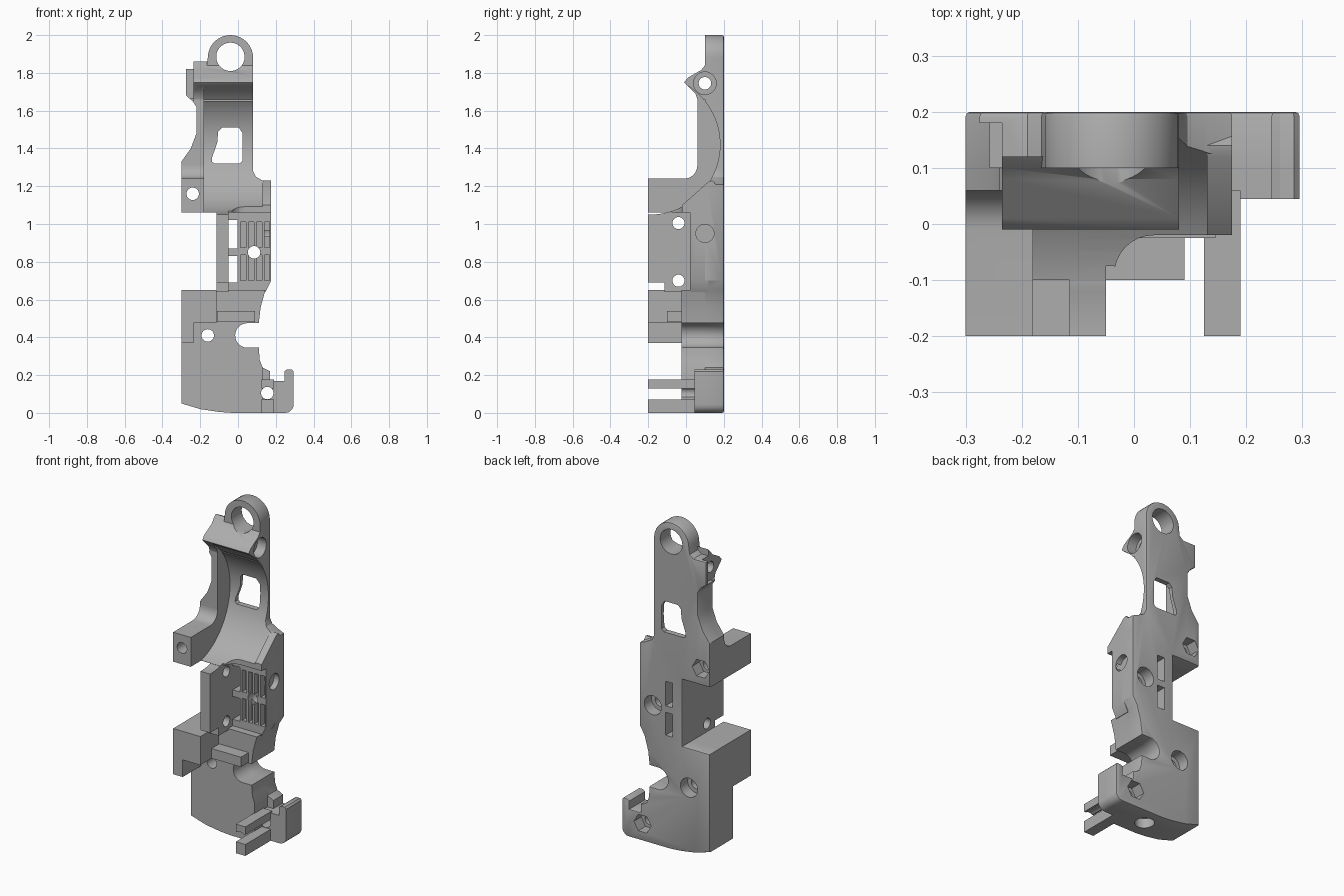
import bpy
import bmesh
from math import cos, sin, radians
from mathutils import Vector

default_cube = bpy.data.objects.get("Cube")
if default_cube:
    bpy.data.objects.remove(default_cube, do_unlink=True)

grey = bpy.data.materials.new("matte grey")
grey.use_nodes = True
colour = (.42, .42, .42, 1)
grey.diffuse_color = colour
grey.node_tree.nodes["Principled BSDF"].inputs["Base Color"].default_value = colour

parts = []
cutters = []


def arc(centre_u, centre_v, radius, start, end, steps):
    """Points along a circular arc, angles in degrees."""
    points = []
    for i in range(steps + 1):
        angle = radians(start + (end - start) * i / steps)
        points.append((centre_u + radius * cos(angle), centre_v + radius * sin(angle)))
    return points


def place(axis, u, v, t):
    if axis == "x":
        return Vector((t, u, v))
    if axis == "y":
        return Vector((u, t, v))
    return Vector((u, v, t))


def prism(name, points, axis, low, high, group=parts, back_bevel=0):
    """Extrude a flat profile along an axis, optionally rounding its far rim."""
    bm = bmesh.new()
    near = [bm.verts.new(place(axis, u, v, low)) for u, v in points]
    far = [bm.verts.new(place(axis, u, v, high)) for u, v in points]
    bm.faces.new(near)
    far_face = bm.faces.new(far[::-1])
    count = len(points)
    for i in range(count):
        j = (i + 1) % count
        bm.faces.new((near[i], far[i], far[j], near[j]))
    bmesh.ops.recalc_face_normals(bm, faces=bm.faces)
    if back_bevel:
        bmesh.ops.bevel(bm, geom=list(far_face.edges), offset=back_bevel,
                        segments=2, profile=.5, affect='EDGES')
    mesh = bpy.data.meshes.new(name)
    bm.to_mesh(mesh)
    bm.free()
    mesh.materials.append(grey)
    obj = bpy.data.objects.new(name, mesh)
    bpy.context.scene.collection.objects.link(obj)
    group.append(obj)
    return obj


def box(name, x_range, y_range, z_range, group=parts):
    (left, right), (bottom, top) = x_range, z_range
    corners = [(left, bottom), (right, bottom), (right, top), (left, top)]
    return prism(name, corners, "y", *y_range, group=group)


def bore(axis, u, v, radius, low, high, sides=32):
    """Cutter for a round or polygonal hole."""
    ring = arc(u, v, radius, 0, 360, sides)[:-1]
    return prism("bore_cutter", ring, axis, low, high, group=cutters)


def cut(obj, tools):
    for tool in tools:
        modifier = obj.modifiers.new("cut", 'BOOLEAN')
        modifier.operation = 'DIFFERENCE'
        modifier.solver = 'EXACT'
        modifier.object = tool
    bpy.context.view_layer.update()
    graph = bpy.context.evaluated_depsgraph_get()
    mesh = bpy.data.meshes.new_from_object(obj.evaluated_get(graph))
    obj.modifiers.clear()
    obj.data = mesh


# Shared stretches of the outline
bottom_curve = [(-.3, .05), (-.2, .02), (-.1, .005), (-.03, 0)]
slot_edge = [(.17, .22), (.13, .24), (.115, .28), (.11, .345)]
slot_edge += arc(.05, .41, .065, 270, 90, 14)
slot_edge += [(.11, .475), (.12, .56), (.145, .65)]
arm_edge = [(-.24, 1.65), (-.22, 1.62), (-.22, 1.48), (-.25, 1.4), (-.3, 1.33), (-.3, 1.06)]

# Full-height back plate
outline = bottom_curve + arc(.25, .045, .045, 270, 360, 5)
outline += [(.295, .22), (.285, .23), (.26, .23), (.245, .22), (.245, .17), (.17, .17)]
outline += slot_edge + [(.175, .7), (.175, 1.21), (.13, 1.23), (.095, 1.25), (.08, 1.28)]
outline += arc(-.04, 1.88, .12, 0, 180, 20)
outline += [(-.165, 1.84), (-.19, 1.82), (-.275, 1.82), (-.275, 1.68)]
outline += arm_edge + [(-.115, 1.06), (-.115, .65), (-.3, .65)]
prism("back_plate", outline, "y", .1, .2, back_bevel=.008)

# Side arm beside the round recess, with its forward block
prism("side_arm", [(-.18, 1.75)] + arm_edge + [(-.18, 1.06)], "y", .06, .12)
block_profile = [(.11, 1.06), (-.2, 1.06), (-.2, 1.24)]
block_profile += arc(-.01, 1.31, .07, 270, 360, 8) + [(.11, 1.31)]
prism("arm_block", block_profile, "x", -.3, -.18)

# Sloped hinge shoulder under the top ring
shoulder = [(.12, 1.86), (.1, 1.84), (.08, 1.815), (.01, 1.775), (-.01, 1.75),
            (.05, 1.69), (.06, 1.66), (.12, 1.66)]
prism("hinge_shoulder", shoulder, "x", -.235, .08)

# Curved shelf at the foot of the recess
shelf = [(-.18, .12), (-.18, -.1), (-.05, -.1), (-.05, -.075), (-.035, -.075)]
shelf += arc(.035, -.09, .07, 170, 90, 7) + [(.175, -.02), (.175, .12)]
prism("recess_shelf", shelf, "z", 1.06, 1.2)

# Middle channel: tall side wall and slotted floor
wall = [(.12, .64), (-.115, .64), (-.115, .69), (-.2, .69), (-.2, 1.06), (.12, 1.06)]
prism("channel_wall", wall, "x", -.115, -.05)
floor = [(-.06, .64), (.145, .64), (.175, .7), (.175, 1.06), (-.06, 1.06)]
prism("channel_floor", floor, "y", .02, .12)

# Lower body, its stepped side block and the small ledge
lower = bottom_curve + [(.13, 0)] + slot_edge[1:] + [(-.3, .65)]
prism("lower_body", lower, "y", -.025, .12)
step = [(-.3, .37), (-.235, .37), (-.235, .475), (-.115, .475), (-.115, .65), (-.3, .65)]
prism("stepped_block", step, "y", -.2, 0)
box("front_ledge", (-.11, .09), (-.1, 0), (.48, .54))

# Foot tab and its two forward fingers
foot = [(.12, 0)] + arc(.25, .045, .045, 270, 360, 5)
foot += [(.295, .22), (.285, .23), (.26, .23), (.245, .22), (.245, .17), (.12, .17)]
prism("foot_tab", foot, "y", .045, .12)
for label, z_range in (("lower", (0, .07)), ("upper", (.13, .178))):
    box(label + "_finger", (.125, .19), (-.2, .06), z_range)

# Round recess, pivot pocket and ear relief
bore("x", -.19, 1.42, .37, -.18, .4, sides=96)
bore("x", .1, 1.745, .06, .02, .2)
box("ear_relief", (-.4, -.235), (0, .18), (1.665, 1.9), group=cutters)

# Ring hole and recess window
bore("y", -.04, 1.885, .075, -.4, .4, sides=48)
window = [(-.125, 1.32), (.01, 1.32), (.025, 1.335), (.025, 1.48), (.005, 1.51),
          (-.085, 1.51), (-.105, 1.49), (-.11, 1.43), (-.138, 1.35), (-.138, 1.33)]
prism("window_cutter", window, "y", -.1, .4, group=cutters)

# Screw holes with round or hexagonal pockets at the back
for x, z, sides in ((-.24, 1.16, 6), (.155, .105, 6), (.085, .85, 32), (-.16, .41, 32)):
    bore("y", x, z, .033, -.4, .4)
    bore("y", x, z, .058, .13, .4, sides=sides)

# Cross holes
bore("x", .1, 1.745, .033, -.4, .4)
for z in (.7, 1.005):
    bore("x", -.04, z, .032, -.2, 0)
bore("x", .1, .95, .048, .14, .3)
bore("z", 0, .09, .055, -.1, .06)

# Channel windows and cooling slots
for z_range in ((.69, .83), (.87, 1.02)):
    box("channel_window", (-.05, -.002), (-.3, .3), z_range, group=cutters)
for row in ((.7, .835), (.875, 1.01)):
    for column in range(4):
        x = .014 + column * .042
        box("slot_cutter", (x, x + .028), (-.1, .055), row, group=cutters)

for part in parts:
    cut(part, cutters)

# Pointed lug standing inside the recess, with its own hole
lug = [(-.02, 1.06), (.17, 1.06), (.19, 1.1), (.19, 1.17), (.14, 1.23), (.12, 1.225), (-.02, 1.1)]
lug_part = prism("recess_lug", lug, "x", .13, .175)
cut(lug_part, [bore("x", .11, 1.12, .035, .1, .3)])

for tool in cutters:
    bpy.data.objects.remove(tool, do_unlink=True)

# Smooth curved faces, keep edges crisp
bpy.ops.object.select_all(action='DESELECT')
for part in parts:
    part.select_set(True)
bpy.context.view_layer.objects.active = parts[0]
bpy.ops.object.shade_smooth_by_angle(angle=radians(30))
